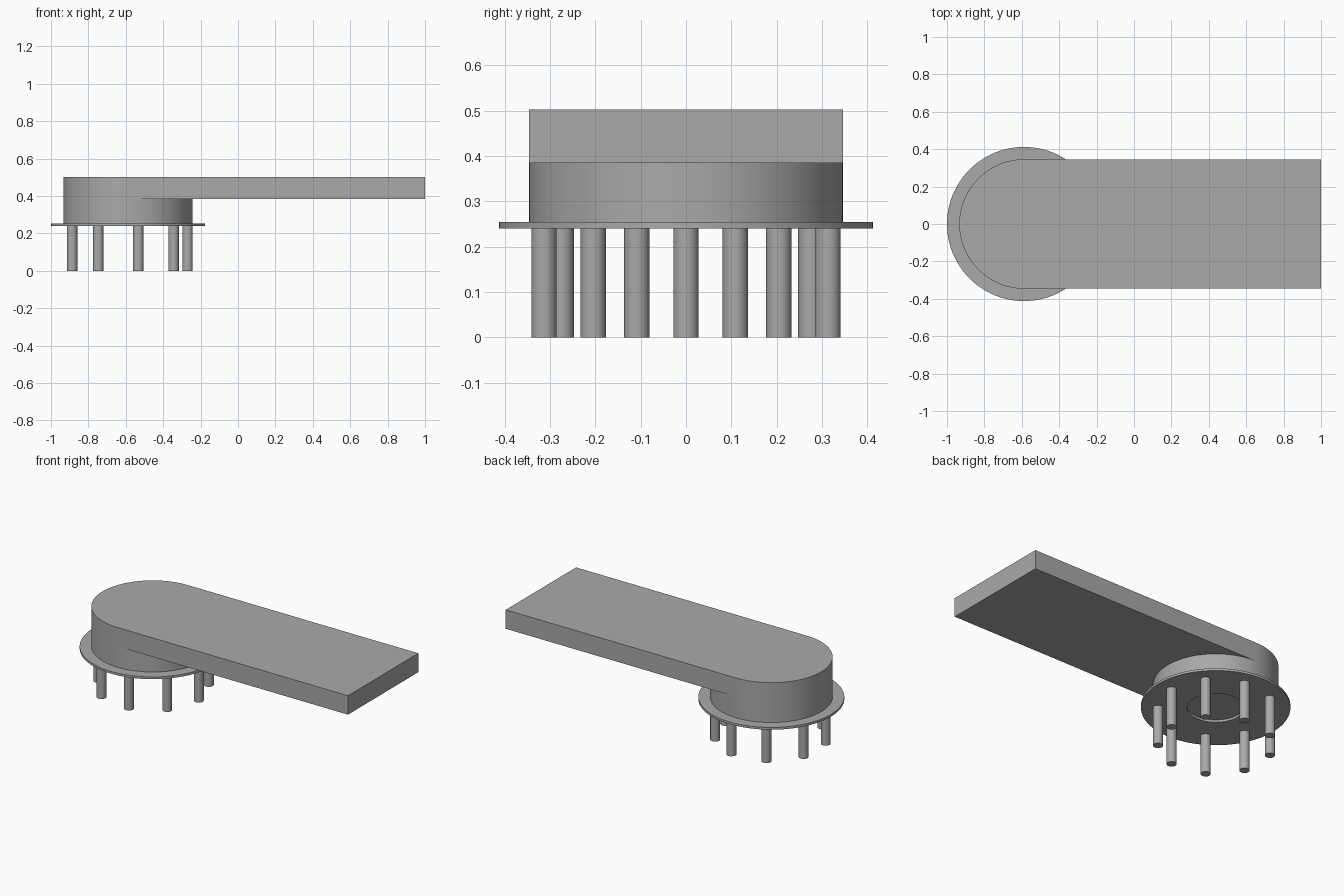
import bpy, bmesh
from math import cos, sin, pi, radians

if "Cube" in bpy.data.objects:
    bpy.data.objects.remove(bpy.data.objects["Cube"], do_unlink=True)

GREY = (0.4, 0.4, 0.4, 1)
metal = bpy.data.materials.new("plain grey")
metal.use_nodes = True
metal.diffuse_color = GREY
metal.node_tree.nodes["Principled BSDF"].inputs["Base Color"].default_value = GREY

CX = -0.588                       # axis of the round end
SEG = 96
R_BOSS, R_FLANGE, R_HOLE = 0.346, 0.412, 0.158
Z_FLANGE, Z_BOSS, Z_ARM, Z_TOP = 0.24, 0.254, 0.384, 0.502


def finish(name, bm):
    bmesh.ops.recalc_face_normals(bm, faces=bm.faces)
    mesh = bpy.data.meshes.new(name)
    bm.to_mesh(mesh)
    bm.free()
    mesh.materials.append(metal)
    obj = bpy.data.objects.new(name, mesh)
    bpy.context.collection.objects.link(obj)
    bpy.ops.object.select_all(action="DESELECT")
    obj.select_set(True)
    bpy.context.view_layer.objects.active = obj
    bpy.ops.object.shade_smooth_by_angle(angle=radians(30))
    return obj


def ring(bm, r, z):
    return [bm.verts.new((CX + r * cos(2 * pi * i / SEG), r * sin(2 * pi * i / SEG), z))
            for i in range(SEG)]


def bridge(bm, a, b):
    for i in range(len(a)):
        j = (i + 1) % len(a)
        bm.faces.new((a[i], a[j], b[j], b[i]))


# Arm with its round boss, as one closed shell
bm = bmesh.new()
low, mid = ring(bm, R_BOSS, Z_BOSS), ring(bm, R_BOSS, Z_ARM)
bridge(bm, low, mid)
bm.faces.new(low)
q = SEG // 4
end = [bm.verts.new((1, y, Z_ARM)) for y in (-R_BOSS, R_BOSS)]
outline = mid[q:3 * q + 1] + end
upper = [bm.verts.new((v.co.x, v.co.y, Z_TOP)) for v in outline]
bridge(bm, outline, upper)
bm.faces.new(upper)
bm.faces.new(mid[3 * q:] + mid[:q + 1] + end[::-1])
finish("arm_and_boss", bm)

# Thin flange with a central opening
bm = bmesh.new()
loops = [ring(bm, r, z) for r, z in ((R_HOLE, Z_FLANGE), (R_FLANGE, Z_FLANGE),
                                     (R_FLANGE, Z_BOSS), (R_HOLE, Z_BOSS))]
for k in range(4):
    bridge(bm, loops[k], loops[(k + 1) % 4])
finish("flange", bm)

# Ring of nine pins
for k in range(9):
    a = radians(40 * k)
    bm = bmesh.new()
    bmesh.ops.create_cone(bm, cap_ends=True, segments=32, radius1=0.028, radius2=0.028, depth=Z_FLANGE)
    bmesh.ops.translate(bm, verts=bm.verts,
                        vec=(CX + 0.318 * cos(a), 0.318 * sin(a), Z_FLANGE / 2))
    finish(f"pin_{k + 1}", bm)
